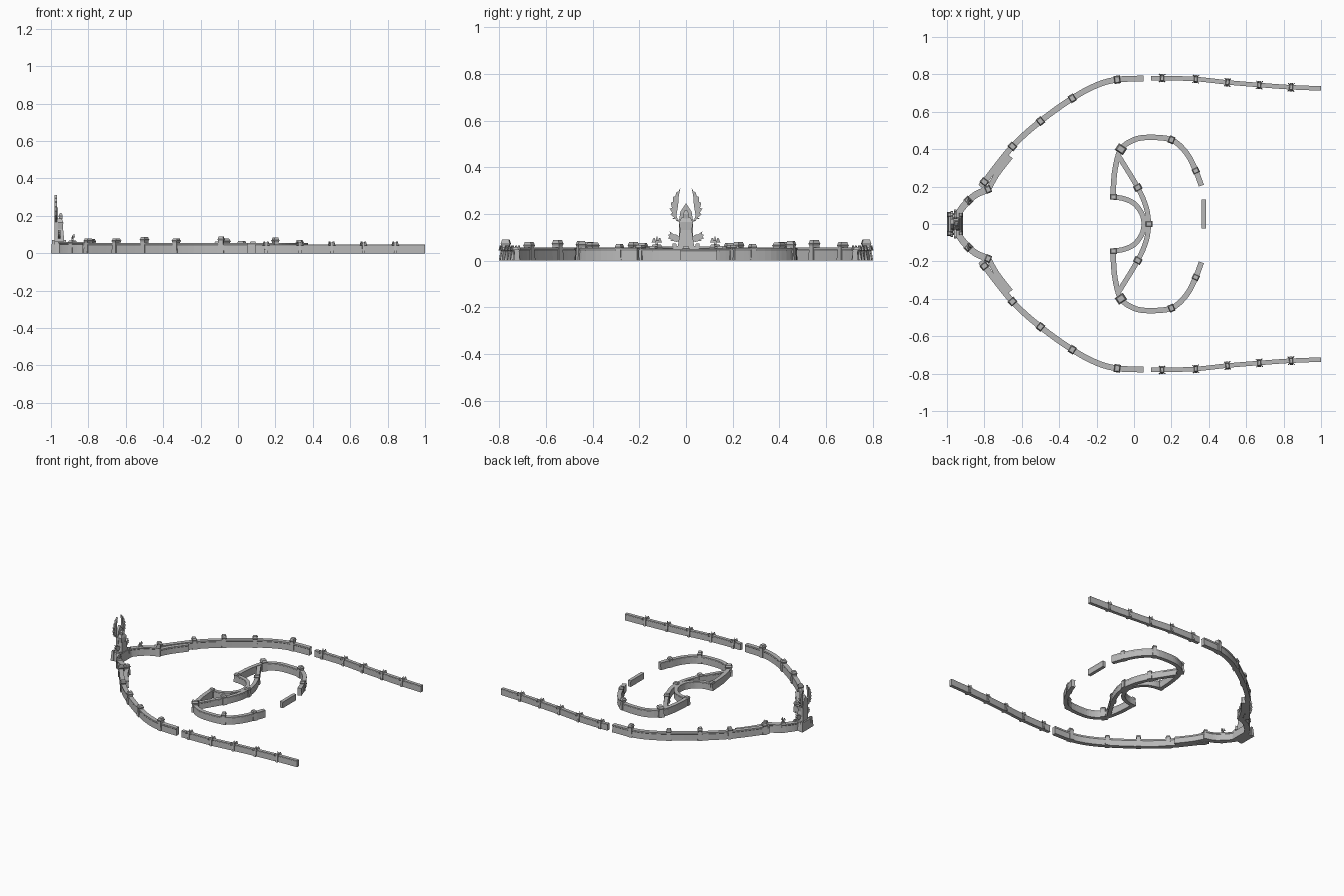
import bpy, bmesh, math
from mathutils import Vector, Matrix

cube = bpy.data.objects.get("Cube")
if cube:
    bpy.data.objects.remove(cube, do_unlink=True)

stone = bpy.data.materials.new("grey_stone")
stone.use_nodes = True
COLOUR = (0.48, 0.48, 0.48, 1)
stone.diffuse_color = COLOUR
stone.node_tree.nodes["Principled BSDF"].inputs["Base Color"].default_value = COLOUR


def finish(bm, name):
    bmesh.ops.recalc_face_normals(bm, faces=bm.faces)
    mesh = bpy.data.meshes.new(name)
    bm.to_mesh(mesh)
    bm.free()
    mesh.materials.append(stone)
    obj = bpy.data.objects.new(name, mesh)
    bpy.context.collection.objects.link(obj)
    return obj


def frustum(bm, centre, z0, z1, bottom, top, angle=0.0):
    """Tapered block; bottom and top are (length, width)."""
    rings = []
    for z, (l, w) in ((z0, bottom), (z1, top)):
        ring = []
        for sx, sy in ((-1, -1), (1, -1), (1, 1), (-1, 1)):
            p = Matrix.Rotation(angle, 2) @ Vector((sx * l / 2, sy * w / 2))
            ring.append(bm.verts.new((centre[0] + p.x, centre[1] + p.y, z)))
        rings.append(ring)
    bm.faces.new(rings[0])
    bm.faces.new(rings[1])
    for i in range(4):
        j = (i + 1) % 4
        bm.faces.new((rings[0][i], rings[0][j], rings[1][j], rings[1][i]))


def spline(points, steps=4):
    """Catmull-Rom curve through the control points."""
    p = [Vector(q) for q in points]
    p = [2 * p[0] - p[1]] + p + [2 * p[-1] - p[-2]]
    out = []
    for a, b, c, d in zip(p, p[1:], p[2:], p[3:]):
        for k in range(steps):
            t = k / steps
            out.append(0.5 * (2 * b + (c - a) * t + (2 * a - 5 * b + 4 * c - d) * t * t
                              + (3 * b - a - 3 * c + d) * t ** 3))
    return out + [p[-2]]


def tangent(p, i):
    return (p[min(i + 1, len(p) - 1)] - p[max(i - 1, 0)]).normalized()


# Half section of a wall: battered face, projecting lip and flat walkway
HALF = [(1, 0), (.86, .8), (1, .86), (1, 1)]
SECTION = HALF + [(-u, v) for u, v in reversed(HALF)]


def wall(name, points, width, height):
    path = spline(points)
    bm = bmesh.new()
    rings = []
    for i, p in enumerate(path):
        t = tangent(path, i)
        n = Vector((-t.y, t.x))
        rings.append([bm.verts.new((*(p + n * u * width / 2), v * height)) for u, v in SECTION])
    for a, b in zip(rings, rings[1:]):
        for i in range(len(SECTION)):
            j = (i + 1) % len(SECTION)
            bm.faces.new((a[i], a[j], b[j], b[i]))
    bm.faces.new(rings[0])
    bm.faces.new(rings[-1])
    return finish(bm, name)


def tower(name, points, index, size, height):
    """Square tower with battered shaft and a flared cap, set on a wall point."""
    p = [Vector(q) for q in points]
    t = tangent(p, index)
    a, c, s = math.atan2(t.y, t.x), p[index], size
    bm = bmesh.new()
    frustum(bm, c, 0, .72 * height, (s, s * 1.25), (s * .75, s))
    bm.free()
    bm = bmesh.new()
    frustum(bm, c, 0, .72 * height, (s, s * 1.25), (s * .75, s), a)
    frustum(bm, c, .72 * height, .84 * height, (s * .75, s), (s, s * 1.25), a)
    frustum(bm, c, .84 * height, height, (s * .9, s * 1.1), (s * .7, s * .85), a)
    finish(bm, name)


def buttress_post(name, points, index):
    """Slim post with sloping buttresses and four splayed horns."""
    p = [Vector(q) for q in points]
    t = tangent(p, index)
    a, n, c = math.atan2(t.y, t.x), Vector((-t.y, t.x)), p[index]
    bm = bmesh.new()
    frustum(bm, c, 0, .052, (.016, .044), (.012, .026), a)
    frustum(bm, c, .048, .058, (.02, .03), (.014, .024), a)
    for side in (-1, 1):
        for end in (-1, 1):
            q = c + n * side * .015 + t * end * .01
            frustum(bm, q, .042, .064, (.005, .02), (.002, .006), a - side * end * .8)
    finish(bm, name)


def plate(name, outline, x, thick):
    """Flat upright panel facing along x."""
    bm = bmesh.new()
    face = bm.faces.new([bm.verts.new((x - thick / 2, y, z)) for y, z in outline])
    ext = bmesh.ops.extrude_face_region(bm, geom=[face])
    verts = [v for v in ext["geom"] if isinstance(v, bmesh.types.BMVert)]
    bmesh.ops.translate(bm, verts=verts, vec=(thick, 0, 0))
    finish(bm, name)


def wing_outline(inner, outer, feathers, notch, side):
    """Crescent with a serrated outer edge."""
    a, b = spline(inner, 4), spline(outer, feathers)
    edge = []
    for i, p in enumerate(b):
        edge.append(p)
        if 0 < i < len(b) - 1:
            edge.append(p + Vector((-notch, notch * .4)))
    return [(side * p.x, p.y) for p in a + list(reversed(edge))[1:-1]]


GATE = [(-.95, .02), (-.93, .07), (-.885, .125), (-.84, .16), (-.78, .185)]
MAIN = [(-.82, .2), (-.8, .225), (-.65, .415), (-.5, .55), (-.33, .672), (-.2, .742),
        (-.09, .772), (.05, .778)]
OUTWORK = [(-.78, .18), (-.735, .262), (-.66, .36)]
FAR = [(.09, .779), (.15, .78), (.33, .775), (.5, .757), (.67, .743), (.84, .731), (1, .725)]
CRESCENT = [(-.11, .145), (-.11, .2), (-.1, .3), (-.07, .4), (0, .45), (.08, .463),
            (.2, .45), (.28, .38), (.33, .285), (.36, .205)]
SMALL_ARC = [(-.11, .142), (-.06, .137), (0, .11), (.042, .055), (.055, 0)]
DIAGONAL = [(-.08, .36), (.02, .195), (.065, .09), (.08, 0)]

for side, tag in ((1, "left"), (-1, "right")):
    def flip(points):
        return [(x, y * side) for x, y in points]

    # Walls
    for name, pts, w, h in (("gate_wall", GATE, .036, .06), ("main_wall", MAIN, .031, .056),
                            ("outwork_wall", OUTWORK, .028, .05), ("far_wall", FAR, .024, .048),
                            ("crescent_wall", CRESCENT, .029, .054),
                            ("small_arc_wall", SMALL_ARC, .027, .05),
                            ("diagonal_wall", DIAGONAL, .027, .05)):
        wall(f"{name}_{tag}", flip(pts), w, h)

    # Towers
    for name, pts, spots in (
            ("gate_tower", GATE, ((2, .034, .068), (4, .032, .075))),
            ("main_tower", MAIN, ((1, .034, .08), (2, .034, .08), (3, .034, .088),
                                  (4, .034, .08), (6, .034, .09))),
            ("crescent_tower", CRESCENT, ((0, .03, .062), (3, .042, .078), (6, .032, .083),
                                          (8, .03, .07))),
            ("diagonal_tower", DIAGONAL, ((1, .034, .066),))):
        for i, s, h in spots:
            tower(f"{name}_{tag}_{i}", flip(pts), i, s, h)
    for i in range(1, 6):
        buttress_post(f"far_post_{tag}_{i}", flip(FAR), i)

    # Small winged guardian on the gate tower
    bm = bmesh.new()
    x, y = -.885, .125 * side
    frustum(bm, (x, y), .06, .088, (.014, .014), (.007, .007))
    frustum(bm, (x + .008, y), .084, .104, (.012, .009), (.003, .003))
    for s in (-1, 1):
        frustum(bm, (x, y + s * .012), .078, .096, (.004, .02), (.002, .005), s * .4)
    finish(bm, f"guardian_{tag}")

    # Great and small wings of the monument
    plate(f"great_wing_{tag}", wing_outline(
        [(.026, .165), (.04, .19), (.034, .235), (.031, .275), (.024, .312)],
        [(.026, .165), (.06, .18), (.07, .222), (.056, .272), (.024, .312)], 2, .01, side),
        -.975, .014)
    plate(f"small_wing_{tag}", wing_outline(
        [(.02, .085), (.035, .108), (.052, .112), (.07, .125)],
        [(.02, .085), (.05, .078), (.078, .096), (.07, .125)], 2, .008, side), -.955, .014)

# Shared tower at the middle of the crescent, and the free-standing wall
tower("middle_tower", [(.08, -.1), (.08, 0), (.08, .1)], 1, .032, .062)
wall("detached_wall", [(.372, -.024), (.372, .05), (.372, .132)], .024, .045)

# Monument: gatehouse, robed body, shoulders, head and back spine
bm = bmesh.new()
frustum(bm, (-.957, 0), 0, .062, (.086, .12), (.07, .1))
for sx in (-1, 1):
    for sy in (-1, 1):
        frustum(bm, (-.957 + sx * .03, sy * .05), 0, .072, (.026, .03), (.014, .016))
finish(bm, "monument_base")

bm = bmesh.new()
frustum(bm, (-.953, 0), .06, .13, (.05, .07), (.036, .05))
frustum(bm, (-.953, 0), .13, .165, (.034, .05), (.038, .06))
frustum(bm, (-.953, 0), .165, .185, (.038, .06), (.022, .036))
frustum(bm, (-.948, 0), .18, .2, (.018, .02), (.022, .026))
frustum(bm, (-.948, 0), .2, .214, (.022, .026), (.01, .01))
finish(bm, "monument_body")

plate("monument_spine", [(-.03, .06), (.03, .06), (.03, .17), (.024, .21), (0, .245),
                         (-.024, .21), (-.03, .17)], -.972, .018)
